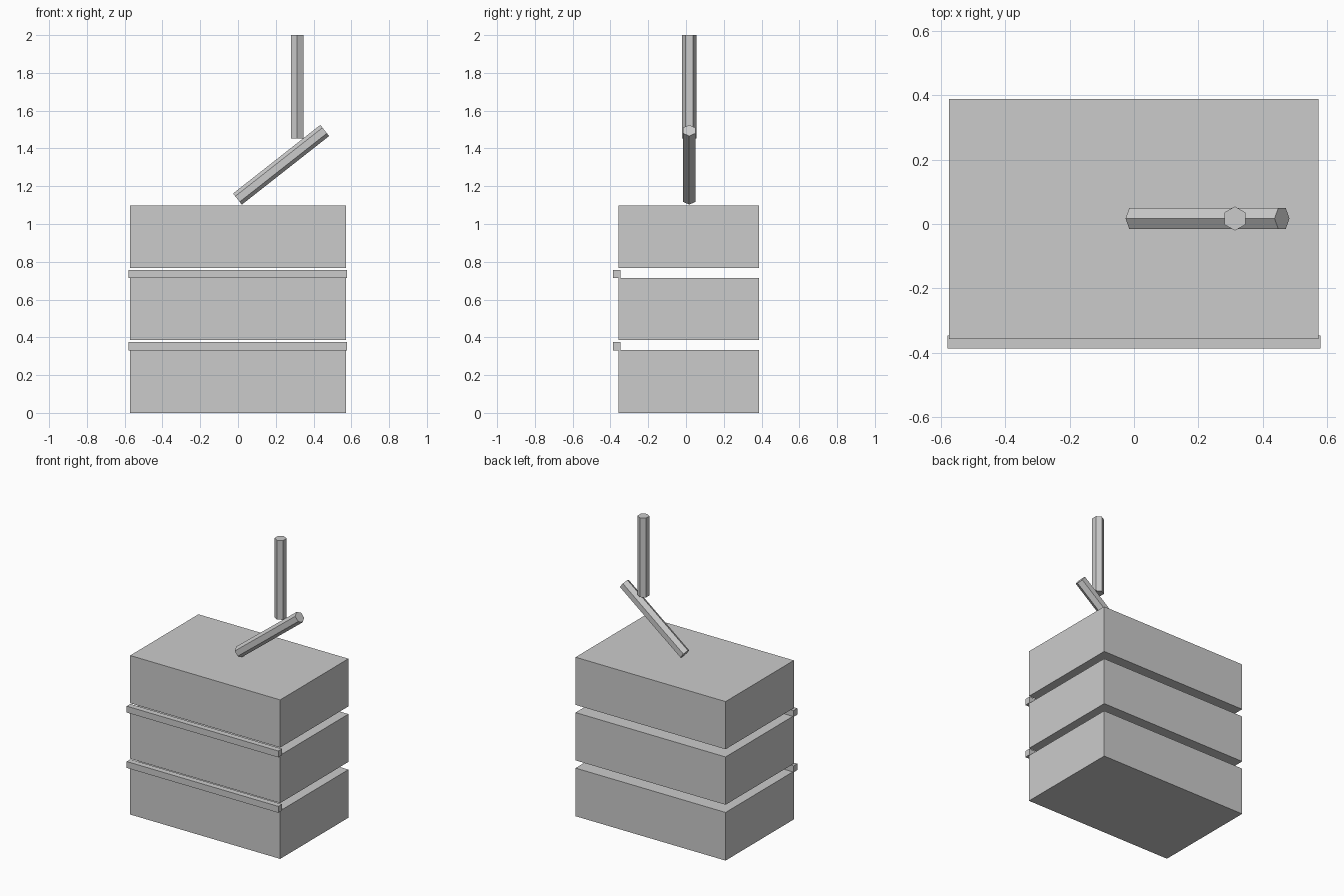
import bpy
import math
from mathutils import Vector, Matrix

if "Cube" in bpy.data.objects:
    bpy.data.objects.remove(bpy.data.objects["Cube"])


def box(name, lo, hi):
    lo, hi = Vector(lo), Vector(hi)
    bpy.ops.mesh.primitive_cube_add(size=1, location=(lo + hi) / 2)
    ob = bpy.context.object
    ob.name = name
    ob.data.transform(Matrix.Diagonal((*(hi - lo), 1)))
    return ob


def hex_rod(name, a, b, twist=0):
    # six-sided rod between two points; the lean is in the xz plane
    a, b = Vector(a), Vector(b)
    d = b - a
    bpy.ops.mesh.primitive_cylinder_add(
        vertices=6, radius=0.0375, depth=d.length, location=(a + b) / 2)
    ob = bpy.context.object
    ob.name = name
    ob.data.transform(Matrix.Rotation(twist, 4, 'Z'))
    ob.rotation_euler = (0, math.atan2(d.x, d.z), 0)
    return ob


STEP = 0.382

# three stacked body blocks with open gaps between them
for i, (z0, z1) in enumerate([(0, 0.332), (0.385, 0.715), (0.768, 1.097)]):
    box(f"body_block_{i + 1}", (-0.573, -0.357, z0), (0.572, 0.387, z1))

# thin front trim bars across the gaps
for i in range(2):
    z = 0.331 + STEP * i
    box(f"front_trim_{i + 1}", (-0.579, -0.386, z), (0.578, -0.346, z + 0.044))

# leaning arm and upright pipe
hex_rod("leaning_arm", (-0.003, 0.017, 1.132), (0.459, 0.017, 1.495), math.pi / 2)
hex_rod("upright_pipe", (0.313, 0.017, 1.453), (0.313, 0.017, 2.0))
